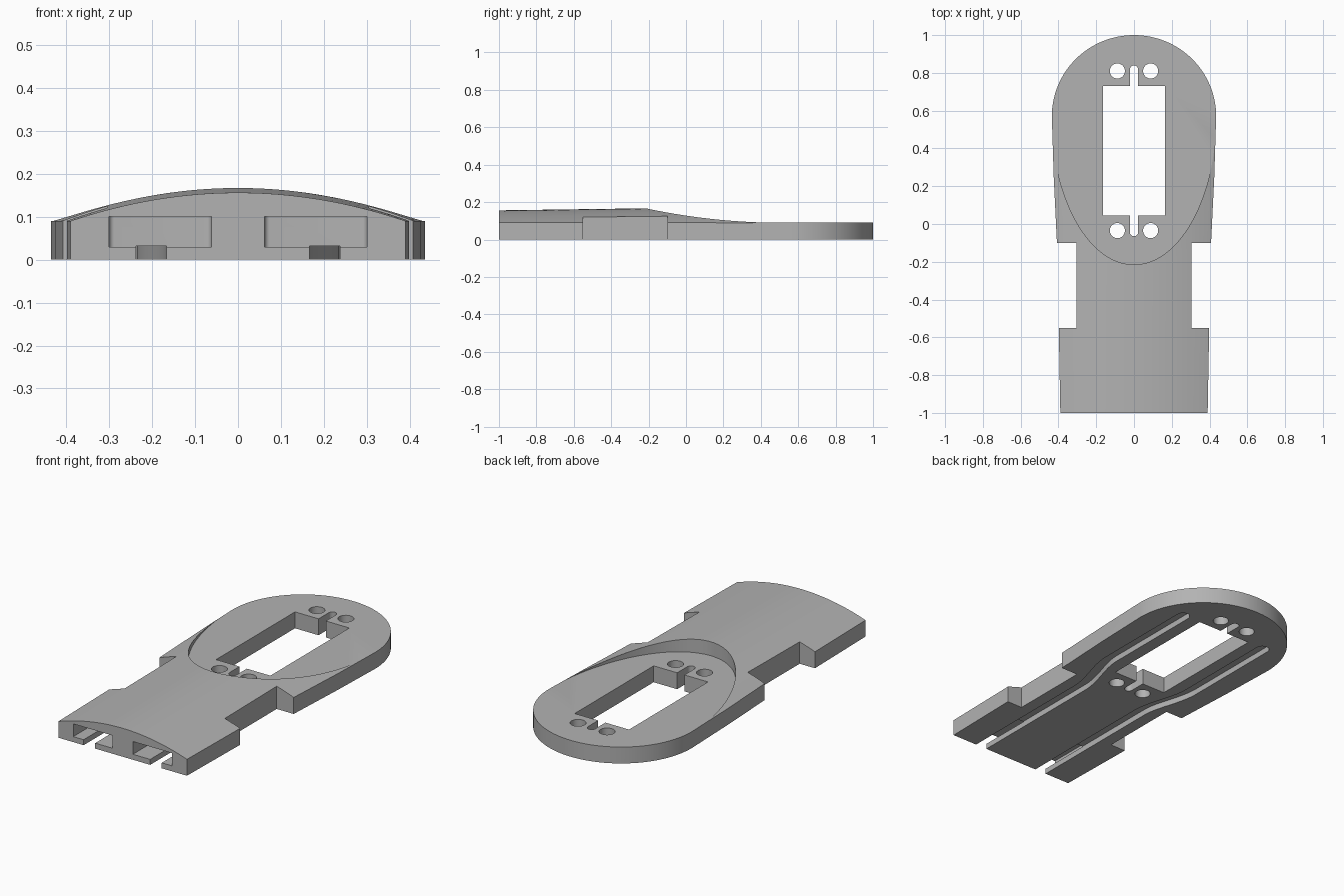
import bpy, bmesh, math

cube = bpy.data.objects.get("Cube")
if cube:
    bpy.data.objects.remove(cube, do_unlink=True)

grey = bpy.data.materials.new("plain_grey")
grey.use_nodes = True
colour = (0.45, 0.45, 0.45, 1)
grey.diffuse_color = colour
grey.node_tree.nodes["Principled BSDF"].inputs["Base Color"].default_value = colour


def finish(name, bm):
    bmesh.ops.recalc_face_normals(bm, faces=bm.faces[:])
    mesh = bpy.data.meshes.new(name)
    bm.to_mesh(mesh)
    bm.free()
    mesh.materials.append(grey)
    ob = bpy.data.objects.new(name, mesh)
    bpy.context.collection.objects.link(ob)
    return ob


def prism(name, points, z0, z1):
    """Extrude a flat outline from z0 to z1."""
    bm = bmesh.new()
    face = bm.faces.new([bm.verts.new((x, y, z0)) for x, y in points])
    new = bmesh.ops.extrude_face_region(bm, geom=[face])["geom"]
    top = [v for v in new if isinstance(v, bmesh.types.BMVert)]
    bmesh.ops.translate(bm, verts=top, vec=(0, 0, z1 - z0))
    return finish(name, bm)


def arc(cx, cy, rx, ry, a0, a1, n):
    angles = [math.radians(a0 + (a1 - a0) * i / n) for i in range(n + 1)]
    return [(cx + rx * math.cos(a), cy + ry * math.sin(a)) for a in angles]


def rect(x0, x1, y0, y1):
    return [(x0, y0), (x1, y0), (x1, y1), (x0, y1)]


def boolean(target, tool, operation="DIFFERENCE"):
    tool.hide_render = True
    mod = target.modifiers.new("cut", "BOOLEAN")
    mod.object, mod.operation, mod.solver = tool, operation, "EXACT"
    bpy.context.view_layer.objects.active = target
    bpy.ops.object.modifier_apply(modifier=mod.name)
    bpy.data.objects.remove(tool, do_unlink=True)


# Body outline: round back end, waist notches and a square front
side = [(0.39, -1), (0.398, -0.55), (0.305, -0.55), (0.305, -0.1), (0.408, -0.1), (0.425, 0.25)]
outline = side + arc(0, 0.57, 0.435, 0.43, 0, 180, 64) + [(-x, y) for x, y in reversed(side)]
body = prism("mounting_plate", outline, 0, 0.4)

# Arched upper surface, lofted along the length
RIM = 0.09
bm = bmesh.new()
rings = []
for y, w, rise in [(-1.0, 0.39, 0.066), (-0.2, 0.406, 0.077), (0.57, 0.436, 0.085), (1.1, 0.6, 0.09)]:
    xs = [1.12 * w * (i / 24 - 1) for i in range(49)]
    ring = [(x, RIM + rise * (1 - (x / w) ** 2)) for x in xs]
    ring += [(xs[-1], 0), (xs[0], 0)]
    rings.append([bm.verts.new((x, y, z)) for x, z in ring])
for a, b in zip(rings, rings[1:]):
    for i in range(len(a)):
        j = (i + 1) % len(a)
        bm.faces.new((a[i], a[j], b[j], b[i]))
bm.faces.new(rings[0])
bm.faces.new(rings[-1])
boolean(body, finish("arch", bm), "INTERSECT")

# Flat sunken platform with an elliptical front wall
platform = arc(0, 0.58, 0.437, 0.795, 180, 360, 72) + [(0.7, 0.58), (0.7, 1.2), (-0.7, 1.2), (-0.7, 0.58)]
boolean(body, prism("platform_cut", platform, RIM, 0.5))

# Window, its rounded relief slots and the screw holes
boolean(body, prism("window_cut", rect(-0.165, 0.165, 0.045, 0.73), -0.1, 0.5))
relief = arc(0, 0.818, 0.022, 0.022, 0, 180, 12) + arc(0, -0.043, 0.022, 0.022, 180, 360, 12)
boolean(body, prism("relief_cut", relief, -0.1, 0.5))
for x in (-0.088, 0.088):
    for y in (-0.035, 0.81):
        boolean(body, prism("screw_cut", arc(x, y, 0.04, 0.04, 0, 352.5, 47), -0.1, 0.5))


# Curved cable channels underneath, opening into front pockets
def channel_x(y):
    t = min(max((y + 0.2) / 0.34, 0), 1)
    return 0.202 + 0.068 * t * t * (3 - 2 * t)


HALF = 0.035
ys = [-1.1] + [-0.2 + 0.34 * i / 20 for i in range(21)] + [0.72]
left_edge, right_edge = [], []
for y in ys:
    slope = (channel_x(y + 0.001) - channel_x(y - 0.001)) / 0.002
    k = HALF / math.hypot(1, slope)
    right_edge.append((channel_x(y) + k, y - k * slope))
    left_edge.append((channel_x(y) - k, y + k * slope))
cap = arc(channel_x(1), 0.72, HALF, HALF, 0, 180, 16)[1:-1]
channel = right_edge + cap + left_edge[::-1]
pocket = [(0.062, -1.1), (0.3, -1.1)]
pocket += arc(0.288, -0.712, 0.012, 0.012, 0, 90, 6) + arc(0.074, -0.712, 0.012, 0.012, 90, 180, 6)
for s in (1, -1):
    boolean(body, prism("channel_cut", [(s * x, y) for x, y in channel], -0.1, 0.032))
    boolean(body, prism("pocket_cut", [(s * x, y) for x, y in pocket], 0.03, 0.1))

# Smooth curved walls, keep hard edges
bpy.ops.object.select_all(action="DESELECT")
body.select_set(True)
bpy.context.view_layer.objects.active = body
bpy.ops.object.shade_smooth_by_angle(angle=math.radians(25))
